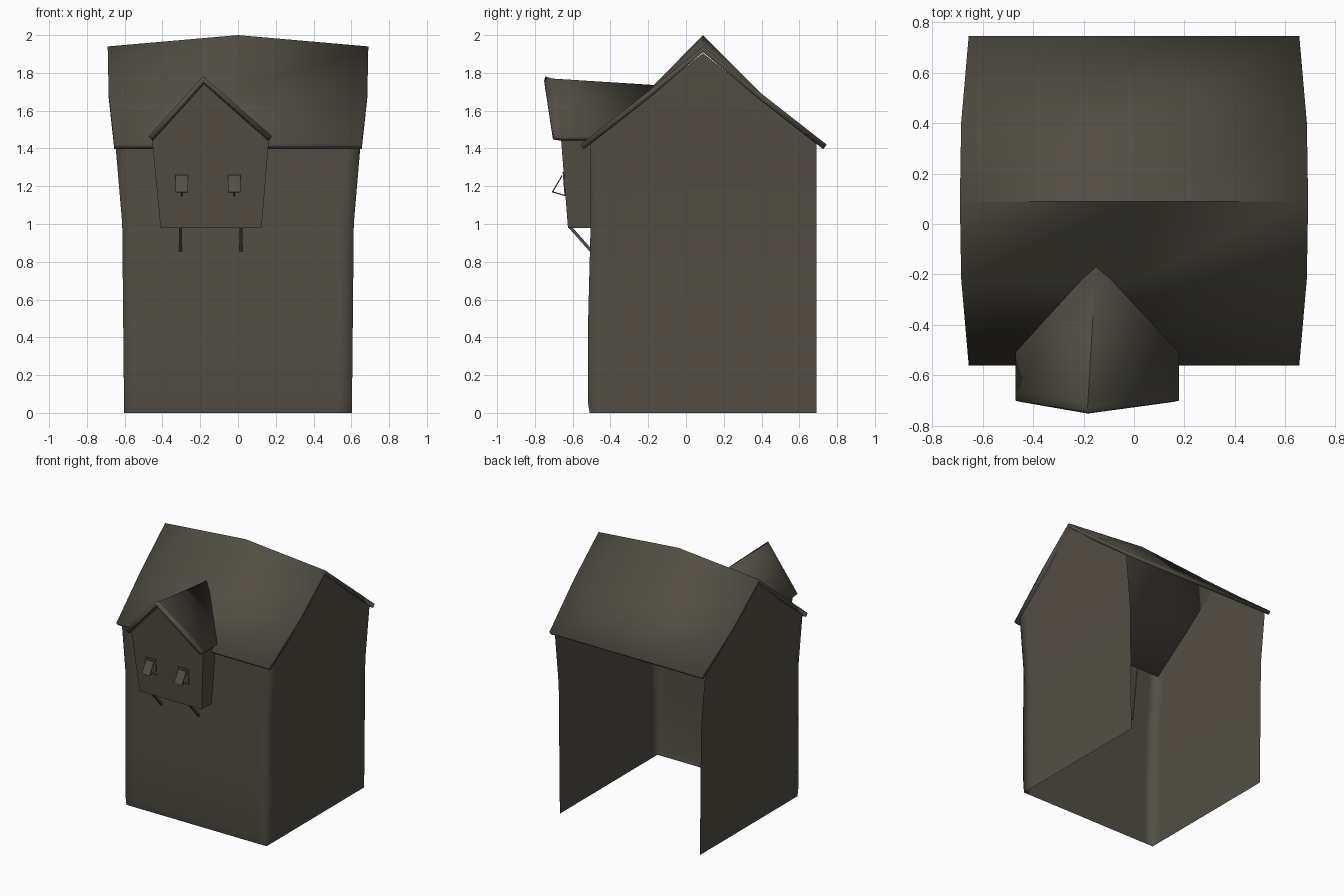
import bpy, math
from mathutils import Vector

if "Cube" in bpy.data.objects:
    bpy.data.objects.remove(bpy.data.objects["Cube"])

mat = bpy.data.materials.new("dark umber")
mat.diffuse_color = (0.085, 0.076, 0.058, 1)
mat.use_nodes = True
mat.node_tree.nodes["Principled BSDF"].inputs["Base Color"].default_value = mat.diffuse_color


def make(name, verts, faces, angle=None):
    me = bpy.data.meshes.new(name)
    me.from_pydata(verts, [], faces)
    me.materials.append(mat)
    ob = bpy.data.objects.new(name, me)
    bpy.context.collection.objects.link(ob)
    if angle:
        bpy.ops.object.select_all(action='DESELECT')
        ob.select_set(True)
        bpy.context.view_layer.objects.active = ob
        bpy.ops.object.shade_smooth_by_angle(angle=math.radians(angle))
    return ob


def grid(name, rows, angle=None):
    n = len(rows[0])
    verts = [p for r in rows for p in r]
    faces = [(r*n+c, (r+1)*n+c, (r+1)*n+c+1, r*n+c+1)
             for r in range(len(rows)-1) for c in range(n-1)]
    return make(name, verts, faces, angle)


def thicken(ob, t):
    m = ob.modifiers.new("thickness", 'SOLIDIFY')
    m.thickness, m.offset = t, -1


def beam(name, a, b, w, h):
    """Box from a to b in the y-z plane: w wide in x, h thick across."""
    a, b = Vector(a), Vector(b)
    side = Vector((w/2, 0, 0))
    up = (b-a).normalized().cross(Vector((1, 0, 0))) * h/2
    vs = [p + s*side + u*up for p in (a, b)
          for s, u in ((-1, -1), (1, -1), (1, 1), (-1, 1))]
    fs = [(0, 1, 2, 3), (7, 6, 5, 4)] + [(i, i+4, (i+1) % 4+4, (i+1) % 4) for i in range(4)]
    return make(name, vs, fs)


# main walls: three sides, open at the back, leaning outward near the top
def half_width(z):
    if z < 1.0:
        return 0.603 + 0.01*z
    return 0.613 + 0.085*(z-1.0) if z < 1.43 else 0.65 + 0.05*(z-1.43)


def roof_under(y):
    return 1.905 - 0.8*abs(y-0.09)


plan = [(-1, y) for y in (0.69, 0.40, 0.09, -0.22, -0.44)]
plan += [(f, -0.51) for f in (-1, -0.88, -0.45, 0, 0.45, 0.88, 1)]
plan += [(1, y) for y in (-0.44, -0.22, 0.09, 0.40, 0.69)]
bulge = {0: 0, 0.06: -0.01, 0.5: -0.008, 1.0: 0.005, 1.25: 0.005}
rows = []
for z, dy in list(bulge.items()) + [(None, 0.005)]:
    row = []
    for f, y in plan:
        zz = roof_under(y) if z is None else z
        row.append((f*half_width(zz), y + (dy if y == -0.51 else 0), zz))
    rows.append(row[::-1])
grid("house_walls", rows, 100)

# main roof: ridge bulges up in the middle, ends bow outward
rows = []
for s in (-1, 0, 1):
    rows.append([(s*w, y, z + (0.06 if y == 0.09 and s == 0 else 0))
                 for y, w, z in ((-0.56, 0.655, 1.42), (-0.215, 0.685, 1.69),
                                 (0.09, 0.69, 1.94), (0.40, 0.685, 1.69), (0.745, 0.655, 1.42))])
thicken(grid("main_roof", rows, 35), 0.03)


# dormer box: flared pentagon front, leaning forward
def front_y(z):
    return -0.625 - 0.078*(z-0.98)


prof = [(-0.41, 0.98), (0.125, 0.98), (0.163, 1.445), (-0.182, 1.745), (-0.455, 1.445)]
front = [(x, front_y(z), z) for x, z in prof]
back = [(x, -0.50, z) for x, z in prof]
make("dormer_walls", front + back,
     [(0, 1, 2, 3, 4), (0, 5, 6, 1), (1, 6, 7, 2), (4, 9, 5, 0)])

# dormer roof
rows = [[(-0.47, -0.70, 1.468), (-0.47, -0.65, 1.46), (-0.47, -0.485, 1.46)],
        [(-0.185, -0.745, 1.782), (-0.183, -0.71, 1.77), (-0.15, -0.155, 1.735)],
        [(0.178, -0.70, 1.468), (0.178, -0.65, 1.46), (0.178, -0.485, 1.46)]]
thicken(grid("dormer_roof", rows, 35), 0.027)

# support brackets under the dormer
for x in (-0.305, 0.015):
    beam("dormer_bracket", (x, -0.615, 0.985), (x, -0.495, 0.85), 0.016, 0.016)

# windows: thin frame, propped-open shutter and prop rod
for x in (-0.298, -0.02):
    for dx in (-0.042, 0.042):
        beam("window_frame_side", (x+dx, front_y(1.15), 1.15),
             (x+dx, front_y(1.275), 1.275), 0.008, 0.01)
    for z in (1.154, 1.271):
        beam("window_frame_rail", (x, front_y(z-.004), z-.004),
             (x, front_y(z+.004), z+.004), 0.084, 0.01)
    beam("shutter", (x, -0.655, 1.258), (x, -0.708, 1.168), 0.068, 0.006)
    beam("shutter_prop", (x, -0.706, 1.17), (x, -0.638, 1.15), 0.008, 0.006)
